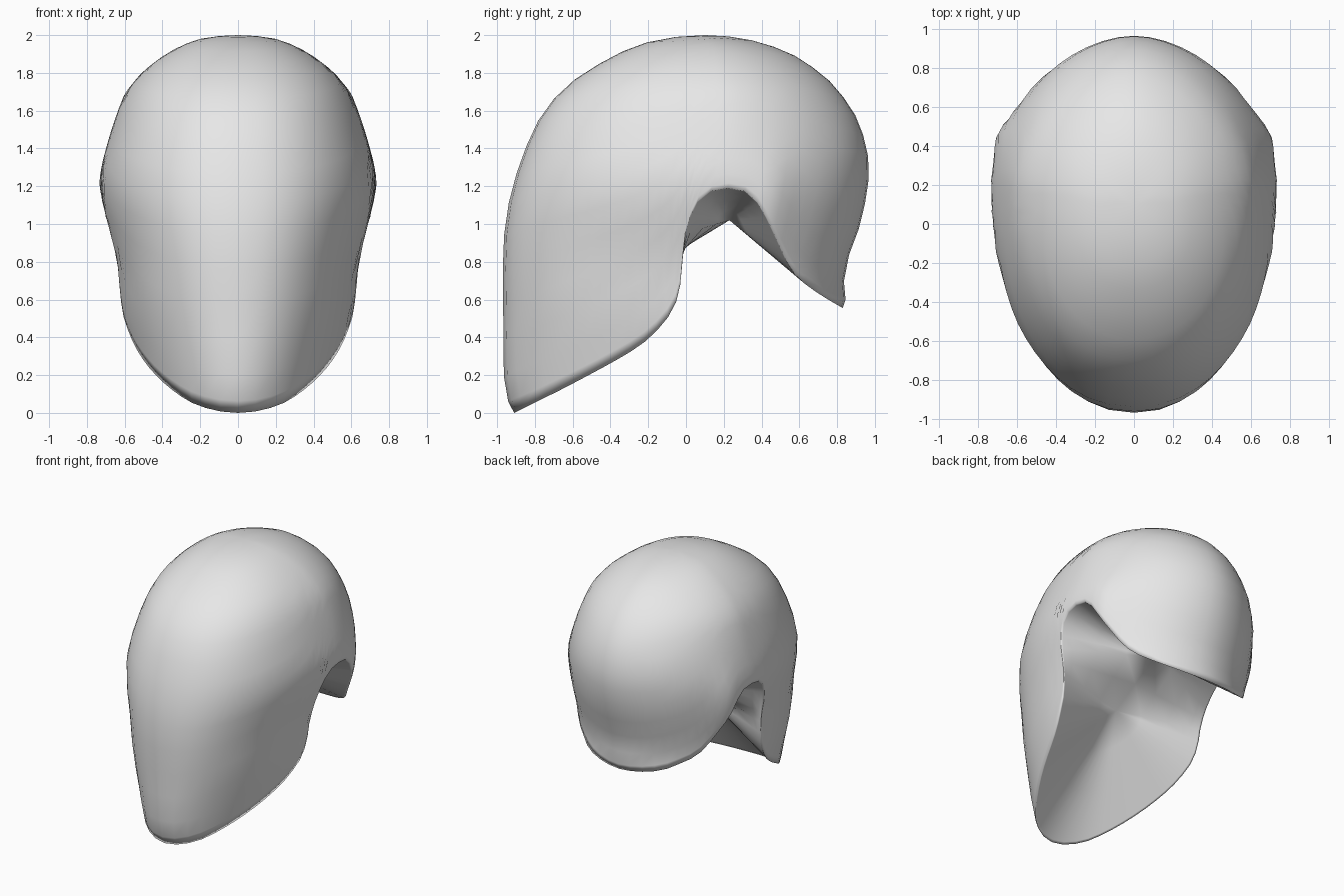
import bpy, bmesh, math
from mathutils import Vector

if "Cube" in bpy.data.objects:
    bpy.data.objects.remove(bpy.data.objects["Cube"])

HALF, ROWS = 36, 16
ROOF = Vector((0, 0.23, 1.02))    # hollow: point behind the side notches
BOWL = Vector((0, -0.2, 0.77))    # hollow: deepest point behind the front

# Height profiles (z, value): front edge, back edge, half width
FRONT = [(2, .1), (1.95, -.25), (1.88, -.4), (1.75, -.61), (1.63, -.73), (1.5, -.81), (1.2, -.92),
         (1, -.96), (.8, -.97), (.2, -.965), (.05, -.94), (0, -.91)]
BACK = [(2, .1), (1.97, .36), (1.9, .56), (1.83, .67), (1.73, .79), (1.57, .9), (1.4, .963), (1.2, .968),
        (1, .925), (.8, .85), (.65, .83), (.6, .845), (.555, .83), (0, .83)]
WIDTH = [(2, 0), (1.98, .2), (1.9, .38), (1.8, .51), (1.69, .6), (1.5, .67), (1.3, .725), (1.22, .735),
         (1.12, .722), (1, .695), (.8, .645), (.52, .625), (.26, .57), (.13, .53), (.05, .51), (0, .49)]
# Opening edge seen from the side (y, z), chin to nape
RIM = [(-.91, 0), (-.85, .03), (-.6, .155), (-.3, .32), (-.17, .42), (-.08, .53), (-.035, .65), (-.015, .85),
       (0, .97), (.04, 1.08), (.1, 1.16), (.22, 1.19), (.33, 1.165), (.4, 1.08), (.47, .94),
       (.54, .79), (.61, .7), (.72, .62), (.83, .555)]


def lookup(table, z):
    # Interpolate over the square root of depth so the crown stays round
    s = math.sqrt(max(0, 2 - z))
    pts = [(math.sqrt(2 - a), b) for a, b in table]
    for (s0, v0), (s1, v1) in zip(pts, pts[1:]):
        if s <= s1 + 1e-9:
            return v0 + (v1 - v0) * (s - s0) / (s1 - s0)
    return pts[-1][1]


def centre(z):
    return 0.1 + 0.1 * min(1, math.sqrt(max(0, 2 - z) / 0.5))


def surface(phi, z):
    # Egg-shaped section: fuller in front, tapered behind, flared by the notch
    c = math.cos(phi)
    yc = centre(z)
    w = lookup(WIDTH, z)
    if c > 0:
        reach = yc - lookup(FRONT, z)
        n = 2 + 0.22 * max(0, min(1, (z - .3) / .4))
    else:
        reach = lookup(BACK, z) - yc
        n = 1.82
        if z < 1.2:
            w += (.735 - w) * .6 * min(1, -c * 3)
    y = yc - c * reach
    x = w * max(0, 1 - abs(c) ** n) ** (1 / n)
    x += .035 * math.sin(phi) * math.exp(-((y - .46) / .1) ** 2 - ((z - 1.1) / .2) ** 2)
    return Vector((x, y, z))


def angle_at(y, z):
    yc = centre(z)
    reach = yc - lookup(FRONT, z) if y < yc else lookup(BACK, z) - yc
    return math.acos(max(-1, min(1, (yc - y) / reach)))


def catmull(a, b, c, d, t):
    return .5 * (2*b + (c - a)*t + (2*a - 5*b + 4*c - d)*t*t + (3*b - a - 3*c + d)*t**3)


# Opening edge resampled evenly by length
rim = []
for i in range(len(RIM) - 1):
    q = [RIM[max(0, min(len(RIM) - 1, i + k))] for k in (-1, 0, 1, 2)]
    for k in range(20):
        y, z = [catmull(*(p[j] for p in q), k / 20) for j in (0, 1)]
        z = max(0, z)
        rim.append((angle_at(y, z), z))
rim[0] = (0, 0)
rim.append((math.pi, RIM[-1][1]))
length = [0]
for a, b in zip(rim, rim[1:]):
    length.append(length[-1] + (surface(*b) - surface(*a)).length)
samples = []
for i in range(HALF + 1):
    goal = length[-1] * i / HALF
    k = next((j for j in range(1, len(length)) if length[j] >= goal - 1e-9), len(length) - 1)
    f = (goal - length[k - 1]) / max(1e-9, length[k] - length[k - 1])
    samples.append([rim[k - 1][j] + (rim[k][j] - rim[k - 1][j]) * f for j in (0, 1)])
# Column where the bowl meets the roof of the hollow
corner = next(i for i, (phi, z) in enumerate(samples) if z > .82)

# Each column: hollow, rolled lip, then outer shell up to the crown
bm = bmesh.new()
hubs = [bm.verts.new(p) for p in (BOWL, (BOWL + ROOF) / 2, ROOF)]
crown = bm.verts.new((0, 0.1, 2))
steps = [0, .02] + [r / ROWS for r in range(1, ROWS)]
columns = []
for i in range(-HALF + 1, HALF + 1):
    phi, z0 = samples[abs(i)]
    even = math.pi * abs(i) / HALF
    hub = hubs[0 if abs(i) < corner else 1 if abs(i) == corner else 2]
    base = surface(phi, z0)
    pts = [base.lerp(hub.co, f) for f in (.7, .4, .12, .05, .02)]
    for t in steps:
        pts.append(surface(phi + (even - phi) * t, z0 + (2 - z0) * math.sin(t * math.pi / 2)))
    side = -1 if i < 0 else 1
    columns.append((hub, [bm.verts.new((side * p.x, p.y, p.z)) for p in pts]))
for i, (ha, a) in enumerate(columns):
    hb, b = columns[(i + 1) % len(columns)]
    bm.faces.new((ha, b[0], a[0]) if ha == hb else (ha, hb, b[0], a[0]))
    for r in range(len(a) - 1):
        bm.faces.new((a[r], b[r], b[r + 1], a[r + 1]))
    bm.faces.new((a[-1], b[-1], crown))
bmesh.ops.recalc_face_normals(bm, faces=bm.faces)
for f in bm.faces:
    f.smooth = True

mesh = bpy.data.meshes.new("head_shell")
bm.to_mesh(mesh)
bm.free()
grey = bpy.data.materials.new("light grey")
grey.diffuse_color = (0.8, 0.8, 0.8, 1)
grey.use_nodes = True
grey.node_tree.nodes["Principled BSDF"].inputs["Base Color"].default_value = grey.diffuse_color
mesh.materials.append(grey)
bpy.context.collection.objects.link(bpy.data.objects.new("head_shell", mesh))
